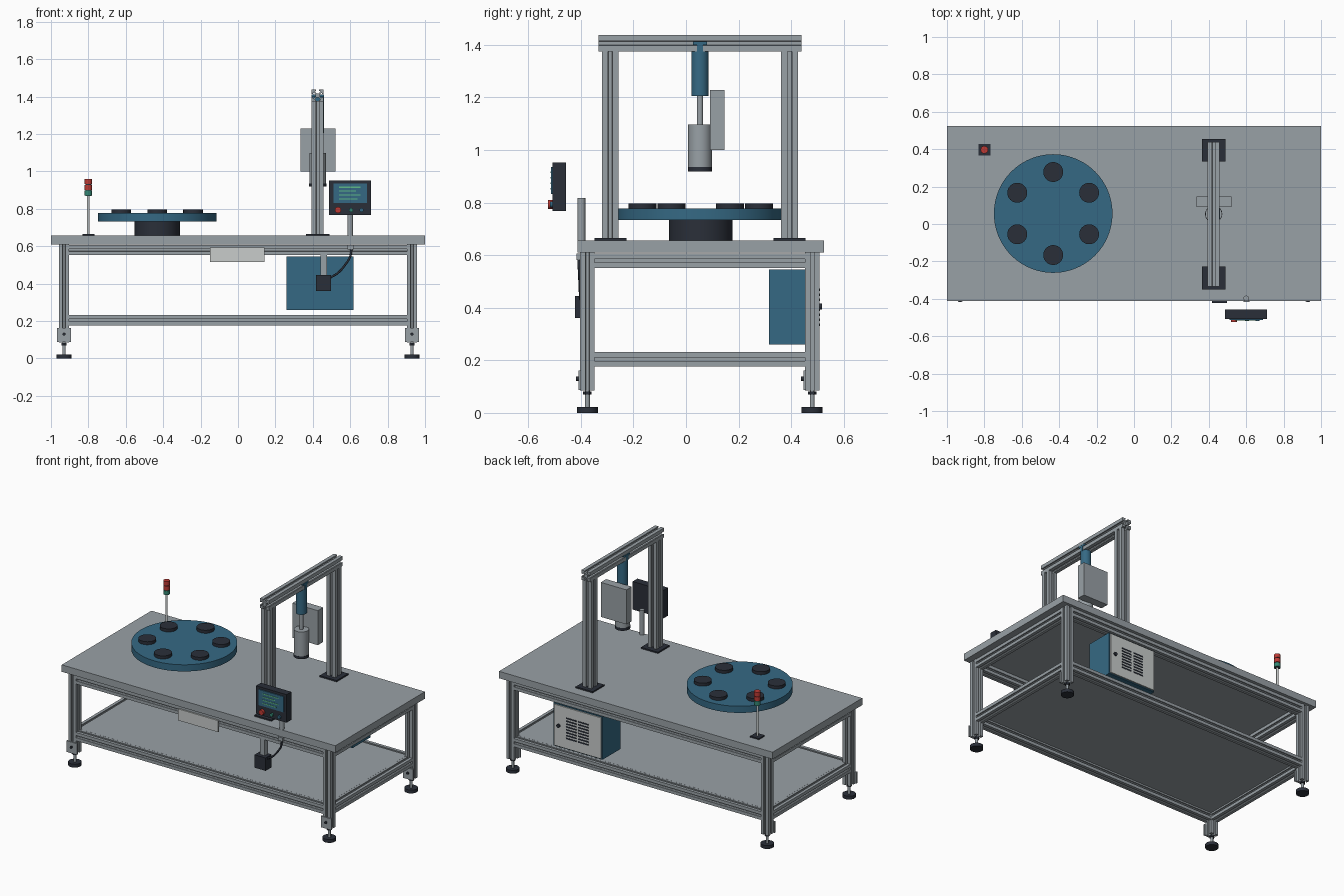
import bpy, bmesh, math
from mathutils import Matrix, Vector

if "Cube" in bpy.data.objects:
    bpy.data.objects.remove(bpy.data.objects["Cube"])


def material(name, r, g, b):
    m = bpy.data.materials.new(name)
    lin = [((c / 255 + 0.055) / 1.055) ** 2.4 for c in (r, g, b)]
    m.diffuse_color = (*lin, 1)
    m.use_nodes = True
    m.node_tree.nodes["Principled BSDF"].inputs["Base Color"].default_value = m.diffuse_color
    return m


GREY = material("aluminium grey", 153, 161, 166)
LIGHT = material("light grey", 200, 204, 203)
DARK = material("dark slate", 42, 47, 57)
BLUE = material("steel blue", 53, 105, 132)
RED = material("signal red", 190, 58, 52)
TEAL = material("signal teal", 52, 135, 115)
GREEN = material("display green", 95, 185, 135)


def finish(name, bm, mat):
    bmesh.ops.recalc_face_normals(bm, faces=bm.faces[:])
    me = bpy.data.meshes.new(name)
    bm.to_mesh(me)
    bm.free()
    me.materials.append(mat)
    ob = bpy.data.objects.new(name, me)
    bpy.context.collection.objects.link(ob)
    return ob


def box(name, mat, x0, x1, y0, y1, z0, z1):
    bm = bmesh.new()
    bmesh.ops.create_cube(bm, size=1)
    for v in bm.verts:
        v.co = Vector(((x0 + x1) / 2 + v.co.x * (x1 - x0),
                       (y0 + y1) / 2 + v.co.y * (y1 - y0),
                       (z0 + z1) / 2 + v.co.z * (z1 - z0)))
    return finish(name, bm, mat)


def align(axis):
    return Vector((0, 0, 1)).rotation_difference(Vector(axis)).to_matrix().to_4x4()


def cyl(name, mat, start, r, length, axis=(0, 0, 1), seg=32):
    bm = bmesh.new()
    bmesh.ops.create_cone(bm, cap_ends=True, segments=seg, radius1=r, radius2=r, depth=length)
    centre = Vector(start) + Vector(axis) * length / 2
    bm.transform(Matrix.Translation(centre) @ align(axis))
    return finish(name, bm, mat)


def extrusion(name, start, axis, length, size):
    """Square framing bar with a T-slot in each side."""
    side = [(-1, 1), (-.26, 1), (-.26, .76), (-.5, .76), (-.22, .36),
            (.22, .36), (.5, .76), (.26, .76), (.26, 1)]
    bm = bmesh.new()
    ring = []
    for q in range(4):
        rot = Matrix.Rotation(-q * math.pi / 2, 2)
        for p in side:
            x, y = rot @ Vector(p) * size / 2
            ring.append(bm.verts.new((x, y, 0)))
    face = bm.faces.new(ring)
    ext = bmesh.ops.extrude_face_region(bm, geom=[face])["geom"]
    bmesh.ops.translate(bm, vec=(0, 0, length),
                        verts=[g for g in ext if isinstance(g, bmesh.types.BMVert)])
    bm.transform(Matrix.Translation(start) @ align(axis))
    return finish(name, bm, GREY)


# Table top, shelf and frame
YF, YB, LX, S = -0.375, 0.48, 0.93, 0.055
box("table_top", GREY, -1, 1, -0.412, 0.524, 0.61, 0.656)
box("lower_shelf", GREY, -0.908, 0.908, -0.352, 0.458, 0.222, 0.232)
for z, level in ((0.579, "upper"), (0.204, "lower")):
    for y, side in ((YF, "front"), (YB, "back")):
        extrusion(f"{level}_{side}_rail", (-LX + S / 2, y, z), (1, 0, 0), 2 * LX - S, S)
    for x, side in ((-LX, "left"), (LX, "right")):
        extrusion(f"{level}_{side}_rail", (x, YF + S / 2, z), (0, 1, 0), YB - YF - S, S)

# Legs with levelling feet and bolted brackets
for x in (-LX, LX):
    for y in (YF, YB):
        extrusion("leg", (x, y, 0.085), (0, 0, 1), 0.525, S)
        cyl("foot_pad", DARK, (x, y, 0), 0.04, 0.022)
        cyl("foot_stem", GREY, (x, y, 0.022), 0.009, 0.07, seg=16)
        cyl("foot_nut", DARK, (x, y, 0.07), 0.016, 0.012, seg=6)
        f = y - S / 2
        box("foot_bracket", GREY, x - 0.038, x + 0.038, f - 0.006, f + 0.004, 0.088, 0.162)
        cyl("bracket_bolt", DARK, (x, f - 0.005, 0.13), 0.008, 0.01, (0, -1, 0), 16)

# Blank plate on the front rail
box("front_plate", LIGHT, -0.15, 0.143, -0.411, -0.402, 0.516, 0.592)

# Indexing table with six holders
TX, TY = -0.432, 0.056
cyl("turntable_base", DARK, (TX, TY, 0.656), 0.121, 0.078, seg=64)
cyl("turntable_disc", BLUE, (TX, TY, 0.733), 0.317, 0.044, seg=96)
for i in range(6):
    a = math.radians(90 + 60 * i)
    cyl("part_holder", DARK, (TX + 0.222 * math.cos(a), TY + 0.222 * math.sin(a), 0.777),
        0.053, 0.02, seg=40)

# Signal tower
SX, SY = -0.8, 0.397
box("tower_base", DARK, SX - 0.032, SX + 0.032, SY - 0.03, SY + 0.03, 0.656, 0.664)
cyl("tower_pole", LIGHT, (SX, SY, 0.66), 0.007, 0.21, seg=16)
cyl("tower_core", DARK, (SX, SY, 0.868), 0.016, 0.09)
for z, mat in ((0.87, TEAL), (0.901, RED), (0.932, RED)):
    cyl("tower_lamp", mat, (SX, SY, z), 0.02, 0.027)

# Gantry
GX, GS = 0.426, 0.064
for y in (-0.288, 0.394):
    box("gantry_base_plate", DARK, GX - 0.062, GX + 0.062, y - 0.061, y + 0.061, 0.656, 0.665)
    extrusion("gantry_post", (GX, y, 0.665), (0, 0, 1), 0.71, GS)
extrusion("gantry_beam", (GX, -0.333, 1.406), (0, 1, 0), 0.772, GS)

# Press head hanging from the beam
HY = 0.053
box("head_hanger", BLUE, GX - 0.034, GX + 0.034, HY - 0.011, HY + 0.011, 1.37, 1.402)
box("head_hanger_cap", BLUE, GX - 0.034, GX + 0.034, HY - 0.026, HY + 0.026, 1.4, 1.412)
cyl("head_motor", BLUE, (GX, HY, 1.205), 0.033, 0.17)
cyl("head_rod", GREY, (GX, HY, 1.09), 0.012, 0.12, seg=20)
cyl("head_body", GREY, (GX, HY, 0.935), 0.045, 0.162, seg=40)
cyl("head_tip", DARK, (GX, HY, 0.918), 0.046, 0.018, seg=40)
box("head_controller", GREY, 0.333, 0.52, 0.091, 0.147, 1.0, 1.228)

# Operator panel
box("panel_body", DARK, 0.487, 0.71, -0.507, -0.457, 0.767, 0.952)
box("panel_screen", BLUE, 0.51, 0.69, -0.513, -0.506, 0.832, 0.936)
for i, x1 in enumerate((0.655, 0.63, 0.655, 0.64)):
    z = 0.915 - i * 0.021
    box("screen_line", GREEN, 0.54, x1, -0.515, -0.512, z - 0.003, z + 0.003)
for x, r, mat in ((0.535, 0.017, RED), (0.605, 0.011, TEAL), (0.66, 0.011, BLUE)):
    cyl("panel_button", mat, (x, -0.506, 0.793), r, 0.018 if mat == RED else 0.012, (0, -1, 0), 24)
cyl("panel_post", GREY, (0.6, -0.398, 0.65), 0.015, 0.168, seg=24)

# Switch box, its bracket and the cable
box("switch_box", DARK, 0.417, 0.498, -0.423, -0.36, 0.36, 0.445)
box("switch_bracket", GREY, 0.44, 0.475, -0.4, -0.365, 0.44, 0.56)
box("cable_gland", GREY, 0.585, 0.617, -0.416, -0.4, 0.582, 0.606)
cu = bpy.data.curves.new("cable", "CURVE")
cu.dimensions = "3D"
cu.bevel_depth = 0.006
cu.bevel_resolution = 2
path = [(0.607, -0.408, 0.59), (0.6, -0.406, 0.545), (0.575, -0.404, 0.503),
        (0.533, -0.402, 0.456), (0.49, -0.4, 0.43)]
sp = cu.splines.new("BEZIER")
sp.bezier_points.add(len(path) - 1)
for bp, co in zip(sp.bezier_points, path):
    bp.co = co
    bp.handle_left_type = bp.handle_right_type = "AUTO"
cu.materials.append(DARK)
bpy.context.collection.objects.link(bpy.data.objects.new("cable", cu))

# Electrical cabinet with vented door
box("cabinet", BLUE, 0.26, 0.617, 0.315, 0.5, 0.26, 0.545)
box("cabinet_door", LIGHT, 0.267, 0.61, 0.499, 0.508, 0.267, 0.538)
cyl("door_knob", DARK, (0.575, 0.507, 0.405), 0.012, 0.01, (0, 1, 0), 20)
for x in (0.395, 0.483):
    for i in range(8):
        z = 0.335 + i * 0.019
        box("door_vent", DARK, x - 0.037, x + 0.037, 0.507, 0.51, z - 0.0045, z + 0.0045)

# Smooth the round parts, keep edges crisp
meshes = [o for o in bpy.context.scene.objects if o.type == "MESH"]
for o in meshes:
    o.select_set(True)
bpy.context.view_layer.objects.active = meshes[0]
bpy.ops.object.shade_smooth_by_angle(angle=math.radians(30))
